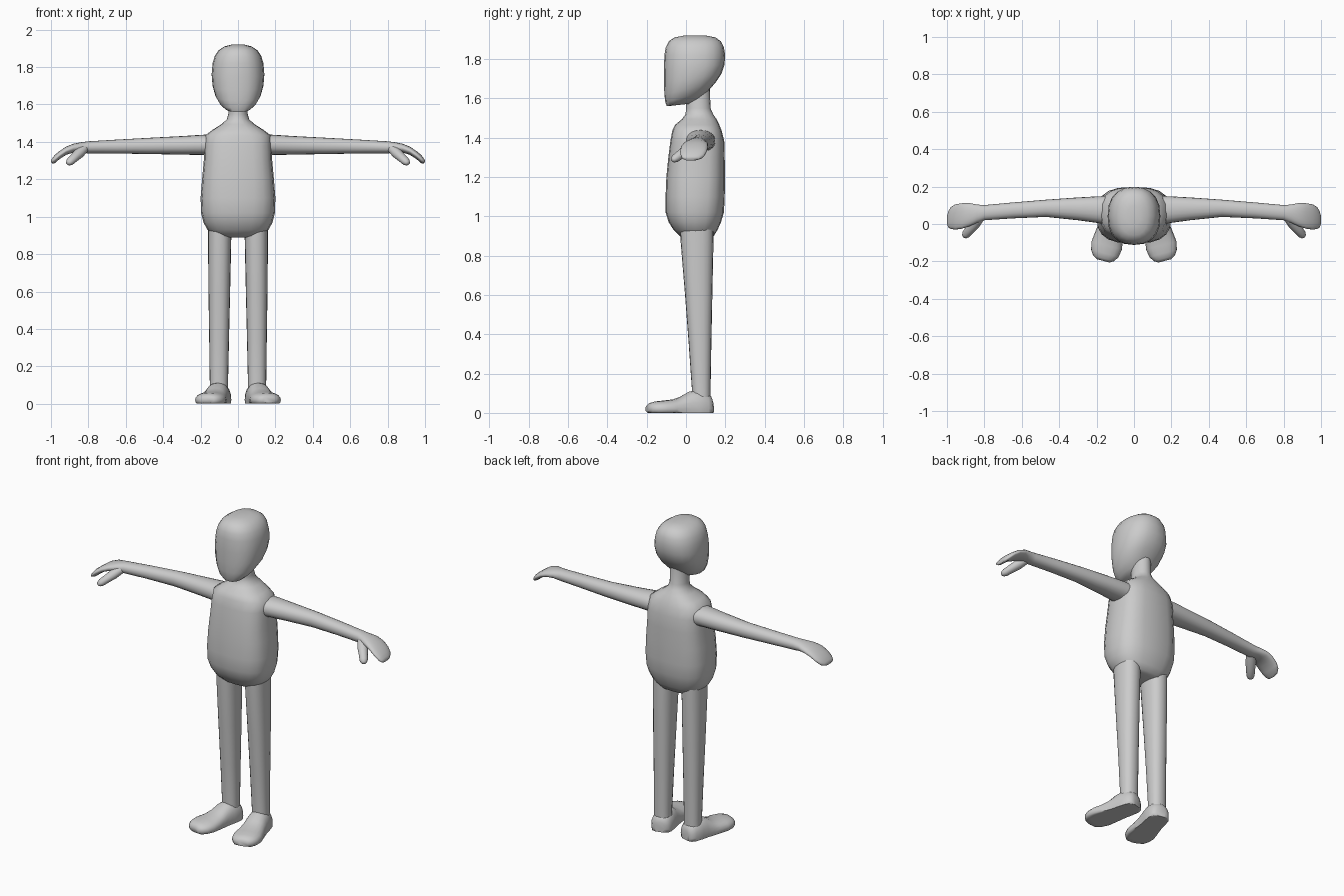
import bpy, bmesh, math
from mathutils import Vector

SIDES = 20
grey = bpy.data.materials.new("plain grey")
grey.diffuse_color = (0.6, 0.6, 0.6, 1)


def ring(center, u, v, power=2.0):
    """Superellipse around a centre, spanned by two half-axis vectors."""
    c, u, v = Vector(center), Vector(u), Vector(v)
    pts = []
    for i in range(SIDES):
        a = 2 * math.pi * i / SIDES
        ca, sa = math.cos(a), math.sin(a)
        e = 2 / power
        pts.append(c + u * math.copysign(abs(ca) ** e, ca) + v * math.copysign(abs(sa) ** e, sa))
    return pts


def loft(name, rings, mirrored=False):
    """Skin a row of rings, close both ends and shade smooth."""
    bm = bmesh.new()
    loops = [[bm.verts.new(p) for p in r] for r in rings]
    for a, b in zip(loops, loops[1:]):
        for i in range(SIDES):
            j = (i + 1) % SIDES
            bm.faces.new((a[i], a[j], b[j], b[i]))
    bm.faces.new(loops[0][::-1])
    bm.faces.new(loops[-1])
    bmesh.ops.recalc_face_normals(bm, faces=bm.faces)
    mesh = bpy.data.meshes.new(name)
    bm.to_mesh(mesh)
    bm.free()
    mesh.materials.append(grey)
    obj = bpy.data.objects.new(name, mesh)
    bpy.context.collection.objects.link(obj)
    bpy.context.view_layer.objects.active = obj
    obj.select_set(True)
    bpy.ops.object.shade_smooth_by_angle(angle=math.radians(60))
    obj.select_set(False)
    if mirrored:
        obj.modifiers.new("Mirror", 'MIRROR').use_mirror_merge = False
    return obj


def level(z, half_x, y0, y1, power=2.0, x=0, tilt=0):
    """Horizontal ring between y0 and y1; tilt raises its back."""
    h = (y1 - y0) / 2
    return ring((x, (y0 + y1) / 2, z), (half_x, 0, 0), (0, h, tilt), power)


# Torso with shoulders and neck
loft("torso", [level(*r) for r in [
    (0.89, 0.10, 0.0, 0.11, 2.5), (0.897, 0.13, -0.03, 0.14, 2.5),
    (0.93, 0.163, -0.063, 0.16, 2.6), (0.97, 0.185, -0.088, 0.178, 2.6),
    (1.02, 0.197, -0.104, 0.193, 2.7), (1.10, 0.2, -0.104, 0.197, 2.8),
    (1.2, 0.192, -0.1, 0.198, 2.9), (1.3, 0.183, -0.09, 0.197, 2.9),
    (1.38, 0.18, -0.08, 0.195, 2.8), (1.435, 0.175, -0.07, 0.182, 2.6),
    (1.465, 0.135, -0.056, 0.17, 2.5), (1.495, 0.088, -0.02, 0.155, 2.3),
    (1.52, 0.06, -0.002, 0.138), (1.55, 0.052, 0.0, 0.125), (1.68, 0.05, 0.0, 0.12)]])

# Head with a flat face and a sloping jaw
loft("head", [level(*r) for r in [
    (1.568, 0.04, -0.08, 0.03, 2.4, 0, 0.006),
    (1.58, 0.068, -0.097, 0.075, 2.4, 0, 0.02),
    (1.61, 0.098, -0.105, 0.115, 2.4, 0, 0.03),
    (1.65, 0.122, -0.11, 0.15, 2.4, 0, 0.03),
    (1.70, 0.136, -0.112, 0.18, 2.4, 0, 0.024),
    (1.76, 0.141, -0.112, 0.196, 2.4, 0, 0.012),
    (1.82, 0.136, -0.11, 0.199, 2.3), (1.86, 0.124, -0.103, 0.193, 2.3),
    (1.89, 0.104, -0.088, 0.178, 2.3), (1.91, 0.074, -0.06, 0.15, 2.3),
    (1.92, 0.035, -0.01, 0.10)]])

# Legs
loft("leg", [level(*r) for r in [
    (0.95, 0.062, -0.03, 0.14, 2.3, 0.098), (0.88, 0.062, -0.028, 0.14, 2.3, 0.098),
    (0.6, 0.058, -0.005, 0.134, 2.3, 0.1), (0.35, 0.053, 0.014, 0.129, 2.3, 0.101),
    (0.12, 0.049, 0.03, 0.125, 2.3, 0.102), (0.06, 0.049, 0.03, 0.125, 2.3, 0.102)]], True)

# Feet: cross-sections from heel to toe, turned outwards, flat underneath
heel, toe = Vector((0.088, 0.134, 0)), Vector((0.165, -0.197, 0))
side = Vector((0.95, 0.25, 0)).normalized()
feet = []
for t, w, h in [(0, 0.03, 0.06), (0.03, 0.05, 0.085), (0.1, 0.062, 0.107), (0.25, 0.066, 0.115),
                (0.36, 0.066, 0.108), (0.48, 0.07, 0.084), (0.6, 0.077, 0.069),
                (0.75, 0.084, 0.063), (0.88, 0.076, 0.058), (0.96, 0.058, 0.05), (1.0, 0.036, 0.036)]:
    r = ring(heel.lerp(toe, t) + Vector((0, 0, 0.02)), side * w, (0, 0, h - 0.02), 2.3)
    for p in r:
        p.z = max(p.z, 0.0 if abs((p - heel.lerp(toe, t)).dot(side)) < w * 0.97 else 0.008)
    feet.append(r)
loft("foot", feet, True)

# Arms with hands: x, y range, z range
arm = [(0.12, -0.01, 0.15, 1.325, 1.44), (0.19, 0.005, 0.148, 1.33, 1.438),
       (0.30, 0.02, 0.142, 1.332, 1.431), (0.47, 0.038, 0.13, 1.335, 1.422),
       (0.65, 0.03, 0.115, 1.338, 1.412), (0.80, 0.02, 0.101, 1.338, 1.403),
       (0.84, 0.006, 0.104, 1.343, 1.398), (0.88, -0.012, 0.112, 1.343, 1.39),
       (0.92, -0.025, 0.111, 1.33, 1.374), (0.955, -0.03, 0.105, 1.307, 1.35),
       (0.98, -0.026, 0.09, 1.286, 1.33), (0.993, -0.018, 0.068, 1.283, 1.312),
       (0.999, 0.0, 0.045, 1.292, 1.303)]
loft("arm_and_hand", [ring((x, (a + b) / 2, (c + d) / 2), (0, (b - a) / 2, 0), (0, 0, (d - c) / 2), 2.2)
                      for x, a, b, c, d in arm], True)

# Thumbs
start, end = Vector((0.825, 0.035, 1.362)), Vector((0.91, -0.07, 1.283))
axis = (end - start).normalized()
across = axis.cross(Vector((0, 0, 1))).normalized()
up = across.cross(axis)
loft("thumb", [ring(start.lerp(end, t), across * r * 1.1, up * r) for t, r in [
    (0, 0.024), (0.3, 0.027), (0.6, 0.023), (0.85, 0.021), (0.96, 0.014), (1.0, 0.006)]], True)
